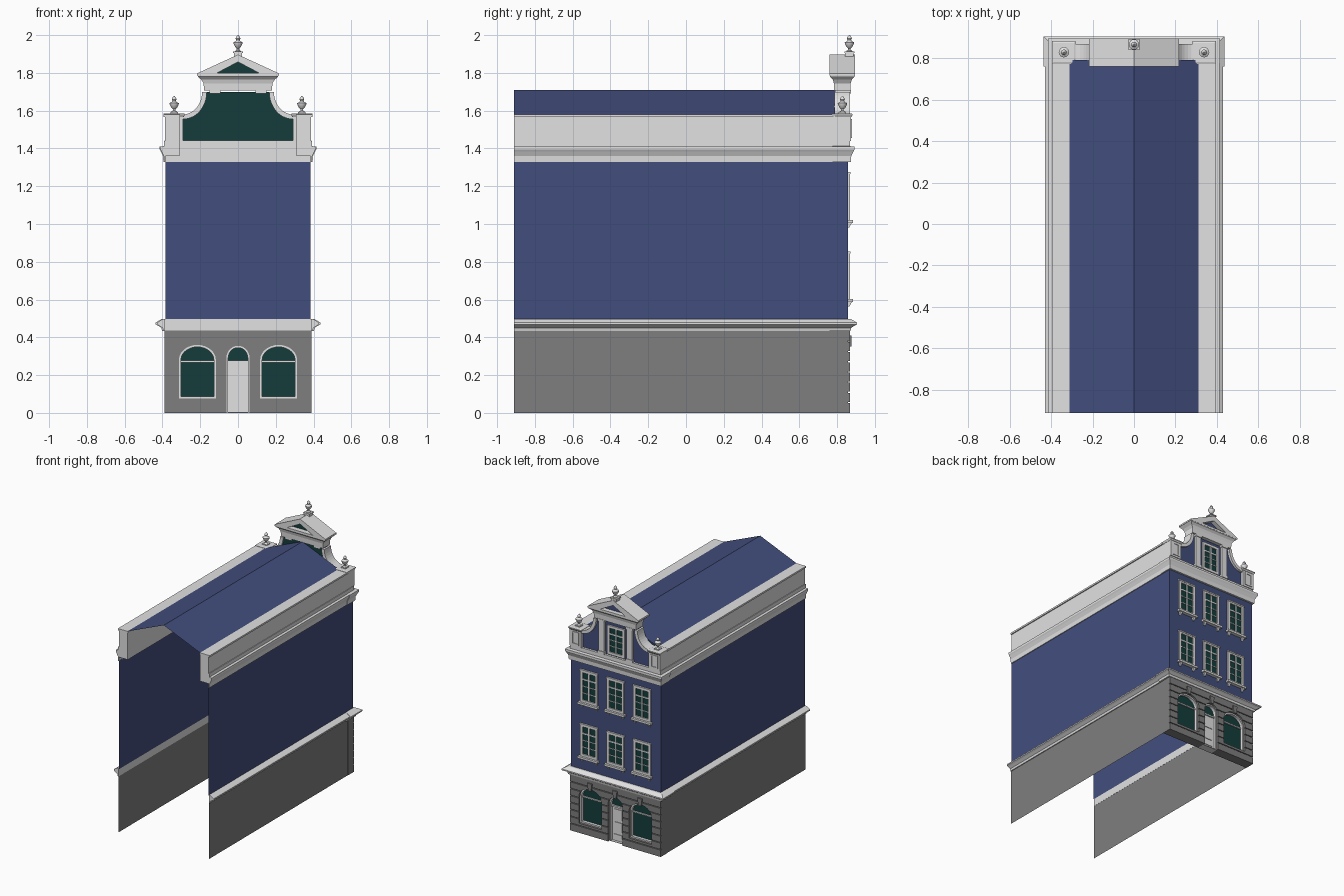
import bpy, bmesh, math

if "Cube" in bpy.data.objects:
    bpy.data.objects.remove(bpy.data.objects["Cube"])


def material(name, rgb):
    m = bpy.data.materials.new(name)
    m.diffuse_color = (*rgb, 1)
    m.use_nodes = True
    m.node_tree.nodes["Principled BSDF"].inputs["Base Color"].default_value = m.diffuse_color
    return m


WHITE = material("white stucco", (0.76, 0.76, 0.76))
BLUE = material("blue plaster", (0.055, 0.076, 0.205))
GREY = material("grey stone", (0.21, 0.21, 0.21))
GREEN = material("dark green glass", (0.0065, 0.046, 0.044))
BACK, IN, WALL = -0.91, 0.79, 0.858      # rear edge, facade inside, facade outside


def finish(name, bm, *mats):
    bmesh.ops.recalc_face_normals(bm, faces=bm.faces)
    if len(mats) > 1:                     # second colour on faces that look to -y
        for f in bm.faces:
            f.material_index = 1 if f.normal.y < -0.5 else 0
    me = bpy.data.meshes.new(name)
    bm.to_mesh(me)
    bm.free()
    for m in mats:
        me.materials.append(m)
    ob = bpy.data.objects.new(name, me)
    bpy.context.collection.objects.link(ob)
    return ob


def loft(name, rings, mat, cap=True, close=True):
    bm = bmesh.new()
    rs = [[bm.verts.new(p) for p in r] for r in rings]
    n = len(rs[0])
    for a, b in zip(rs, rs[1:]):
        for i in range(n if close else n - 1):
            j = (i + 1) % n
            bm.faces.new((a[i], a[j], b[j], b[i]))
    if cap:
        bm.faces.new(rs[0])
        bm.faces.new(rs[-1])
    return finish(name, bm, mat)


def stack(name, levels, mat):
    """Rectangular rings (x0, x1, y0, y1, z) joined upwards."""
    return loft(name, [[(a, c, z), (b, c, z), (b, d, z), (a, d, z)] for a, b, c, d, z in levels], mat)


def box(name, x0, x1, y0, y1, z0, z1, mat):
    return stack(name, [(x0, x1, y0, y1, z0), (x0, x1, y0, y1, z1)], mat)


def panel(name, loops, y0, y1, *mats, grooves=()):
    """Flat x-z outline with holes, pushed from y0 to y1."""
    bm = bmesh.new()
    for lp in loops:
        vs = [bm.verts.new((x, y0, z)) for x, z in lp]
        for i in range(len(vs)):
            bm.edges.new((vs[i - 1], vs[i]))
    bmesh.ops.triangle_fill(bm, edges=bm.edges[:], use_beauty=True, normal=(0, 1, 0))
    for g in grooves:
        for z in (g - 0.003, g + 0.003):
            bmesh.ops.bisect_plane(bm, geom=bm.verts[:] + bm.edges[:] + bm.faces[:],
                                   plane_co=(0, 0, z), plane_no=(0, 0, 1))
        gone = [f for f in bm.faces if abs(f.calc_center_median().z - g) < 0.003]
        bmesh.ops.delete(bm, geom=gone, context='FACES')
    ext = bmesh.ops.extrude_face_region(bm, geom=bm.faces[:])
    bmesh.ops.translate(bm, vec=(0, y1 - y0, 0),
                        verts=[v for v in ext["geom"] if isinstance(v, bmesh.types.BMVert)])
    return finish(name, bm, *mats)


def rect(x0, x1, z0, z1):
    return [(x0, z0), (x1, z0), (x1, z1), (x0, z1)]


def arch(cx, hw, z0, spring, rise, n=14):
    top = [(cx + hw * math.cos(math.pi * i / n), spring + rise * math.sin(math.pi * i / n))
           for i in range(n + 1)]
    return [(cx + hw, z0)] + top + [(cx - hw, z0)]


def cornice(name, prof, x, y, back):
    """Moulding wrapped round both sides and the facade."""
    paths = [lambda o: (-x - o, back), lambda o: (-x - o, y + o),
             lambda o: (x + o, y + o), lambda o: (x + o, back)]
    return loft(name, [[(*p(o), z) for o, z in prof] for p in paths], WHITE)


def finial(name, x, y, z):
    prof = [(0.016, 0), (0.016, 0.006), (0.007, 0.012), (0.007, 0.02), (0.015, 0.027),
            (0.024, 0.045), (0.025, 0.052), (0.014, 0.057), (0.009, 0.064), (0.013, 0.071),
            (0.010, 0.08), (0.002, 0.09)]
    n = 16
    ob = loft(name, [[(x + r * math.cos(2 * math.pi * i / n), y + r * math.sin(2 * math.pi * i / n), z + h)
                      for i in range(n)] for r, h in prof], WHITE)
    bpy.ops.object.select_all(action='DESELECT')
    ob.select_set(True)
    bpy.context.view_layer.objects.active = ob
    bpy.ops.object.shade_smooth_by_angle(angle=math.radians(40))


def window(name, cx, z0, hw, h, y, sill=True):
    z1, t = z0 + h, 0.02
    panel(name + "_frame", [rect(cx - hw, cx + hw, z0, z1),
                            rect(cx - hw + t, cx + hw - t, z0 + t, z1 - t)], y - 0.002, y + 0.011, WHITE)
    box(name + "_glass", cx - hw + t, cx + hw - t, y, y + 0.002, z0 + t, z1 - t, GREEN)
    box(name + "_mullion", cx - 0.005, cx + 0.005, y, y + 0.008, z0 + t, z1 - t, WHITE)
    for k in (1, 2, 3):
        z, w = z0 + t + (h - 2 * t) * k / 4, 0.005 if k == 3 else 0.0025
        box(name + "_bar", cx - hw + t, cx + hw - t, y, y + 0.007, z - w, z + w, WHITE)
    if sill:
        box(name + "_sill", cx - hw - 0.012, cx + hw + 0.012, y, y + 0.027, z0 - 0.014, z0 + 0.002, WHITE)
        box(name + "_lintel", cx - hw - 0.004, cx + hw + 0.004, y, y + 0.014, z1 - 0.008, z1 + 0.002, WHITE)
        for s in (-1, 1):
            b = cx + s * (hw - 0.012)
            stack(name + "_bracket", [(b - 0.007, b + 0.007, y - 0.002, y + 0.006, z0 - 0.038),
                                      (b - 0.009, b + 0.009, y - 0.002, y + 0.02, z0 - 0.014)], WHITE)


# Thin side walls and roof slopes, open at the rear
for s in (-1, 1):
    for nm, x, z0, z1, m in (("base_side", 0.388, 0, 0.435, GREY), ("wall_side", 0.385, 0.49, 1.335, BLUE)):
        loft(nm, [[(s * x, BACK, z0), (s * x, IN, z0)], [(s * x, BACK, z1), (s * x, IN, z1)]],
             m, cap=False, close=False)
    loft("roof_slope", [[(0, BACK, 1.71), (0, IN, 1.71)], [(s * 0.33, BACK, 1.572), (s * 0.33, IN, 1.572)]],
         BLUE, cap=False, close=False)
    # Side parapets
    a, b = sorted((s * 0.31, s * 0.386))
    box("parapet", a, b, BACK, IN, 1.36, 1.57, WHITE)
    box("parapet_foot", *sorted((s * 0.32, s * 0.391)), BACK, IN, 1.405, 1.44, WHITE)
    box("parapet_cap", *sorted((s * 0.308, s * 0.394)), BACK, IN, 1.567, 1.58, WHITE)

# Stone ground floor with arched openings and horizontal joints
door_cut = arch(0, 0.062, 0, 0.29, 0.065)
outline = [(0.39, 0), (0.39, 0.436), (-0.39, 0.436), (-0.39, 0)] + door_cut[::-1]
holes = [arch(s * 0.215, 0.098, 0.075, 0.28, 0.08) for s in (-1, 1)]
panel("base_facade", [outline] + holes, IN, 0.857, GREY)
panel("base_courses", [outline] + holes, 0.857, 0.867, GREY,
      grooves=[0.055 + 0.054 * i for i in range(7)])
for cx in (-0.215, 0, 0.215):
    panel("keystone", [[(cx - 0.012, 0.352), (cx + 0.012, 0.352), (cx + 0.02, 0.41), (cx - 0.02, 0.41)]],
          0.86, 0.876, GREY)

# Shop windows
for s in (-1, 1):
    cx = s * 0.215
    panel("shop_window_frame", [arch(cx, 0.098, 0.075, 0.28, 0.08),
                                arch(cx, 0.087, 0.086, 0.28, 0.069)], 0.788, 0.85, WHITE)
    panel("shop_window_glass", [arch(cx, 0.09, 0.08, 0.28, 0.072)], 0.822, 0.828, GREEN)
    box("shop_window_transom", cx - 0.09, cx + 0.09, 0.812, 0.838, 0.268, 0.278, WHITE)

# Door with fanlight
panel("door_frame", [arch(0, 0.062, 0, 0.29, 0.065), arch(0, 0.052, 0.004, 0.29, 0.055)], 0.788, 0.85, WHITE)
box("door_leaf", -0.054, 0.054, 0.815, 0.83, 0, 0.27, WHITE)
panel("fanlight", [arch(0, 0.055, 0.27, 0.29, 0.058)], 0.82, 0.826, GREEN)
box("door_transom", -0.055, 0.055, 0.808, 0.84, 0.265, 0.277, WHITE)
for z0, z1 in ((0.025, 0.055), (0.075, 0.15), (0.17, 0.25)):
    for y in (0.81, 0.83):
        box("door_panel", -0.034, 0.034, y, y + 0.005, z0, z1, WHITE)

# Middle and upper cornices
middle = [(0, 0.434), (0.008, 0.434), (0.012, 0.45), (0.03, 0.462), (0.042, 0.468), (0.042, 0.478),
          (0.012, 0.496), (0, 0.496)]
upper = [(0, 1.328), (0.006, 1.328), (0.008, 1.36), (0.02, 1.385), (0.026, 1.395), (0.026, 1.41), (0, 1.412)]
cornice("middle_cornice", middle, 0.387, 0.858, BACK)
cornice("middle_cornice_front", middle, 0.394, 0.863, 0.76)
cornice("upper_cornice", upper, 0.385, 0.86, BACK)
cornice("upper_cornice_front", upper, 0.389, 0.867, 0.775)
box("middle_band", -0.387, 0.387, IN, 0.86, 0.434, 0.496, WHITE)
box("upper_band", -0.386, 0.386, IN, 0.86, 1.328, 1.412, WHITE)

# Blue facade with two rows of three windows
box("facade_wall", -0.385, 0.385, IN, WALL, 0.494, 1.33, BLUE)
for z in (0.6, 1.02):
    for cx in (-0.228, 0, 0.228):
        window("window", cx, z, 0.074, 0.252, WALL)

# Gable: plinth, panel, curved edges
box("gable_plinth", -0.39, 0.39, 0.785, 0.867, 1.41, 1.442, WHITE)


def curve(s, grow, n=10):
    return [(s * (0.29 - (0.1 + grow) * math.cos(math.pi / 2 * i / n)),
             1.70 - (0.12 + grow) * math.sin(math.pi / 2 * i / n)) for i in range(n + 1)]


panel("gable_panel", [curve(1, 0.012) + [(0.3, 1.44), (-0.3, 1.44)] + curve(-1, 0.012)[::-1]],
      0.798, 0.85, BLUE, GREEN)
for s in (-1, 1):
    panel("gable_scroll", [curve(s, 0) + curve(s, 0.025)[::-1]], 0.787, 0.868, WHITE)
    # Corner pillars with raised panels and finials
    x0, x1 = sorted((s * 0.29, s * 0.387))
    box("pillar", x0, x1, 0.78, 0.873, 1.44, 1.57, WHITE)
    stack("pillar_cap", [(x0 - 0.002, x1 + 0.002, 0.778, 0.875, 1.566), (x0 - 0.008, x1 + 0.008, 0.772, 0.882, 1.576),
                         (x0 - 0.008, x1 + 0.008, 0.772, 0.882, 1.583), (x0, x1, 0.78, 0.873, 1.586)], WHITE)
    panel("pillar_panel", [rect(x0 + 0.018, x1 - 0.018, 1.455, 1.555),
                           rect(x0 + 0.028, x1 - 0.028, 1.465, 1.545)], 0.872, 0.878, WHITE)
    box("finial_base", s * 0.338 - 0.02, s * 0.338 + 0.02, 0.808, 0.848, 1.583, 1.592, WHITE)
    finial("finial", s * 0.338, 0.828, 1.588)
    # Pilasters beside the gable window
    p0, p1 = sorted((s * 0.098, s * 0.145))
    box("pilaster", p0, p1, 0.848, 0.868, 1.44, 1.71, WHITE)
    box("pilaster_foot", p0 - 0.005, p1 + 0.005, 0.848, 0.873, 1.44, 1.462, WHITE)
    box("pilaster_cap", p0 - 0.005, p1 + 0.005, 0.79, 0.873, 1.69, 1.71, WHITE)
window("gable_window", 0, 1.45, 0.075, 0.225, 0.85, sill=False)

# Entablature and pediment
stack("entablature", [(-0.18, 0.18, 0.785, 0.87, 1.706), (-0.182, 0.182, 0.783, 0.872, 1.745),
                      (-0.195, 0.195, 0.777, 0.878, 1.765), (-0.212, 0.212, 0.762, 0.893, 1.78),
                      (-0.216, 0.216, 0.76, 0.895, 1.793)], WHITE)
panel("pediment", [[(-0.217, 1.785), (0.217, 1.785), (0.217, 1.797), (0, 1.897), (-0.217, 1.797)],
                   [(-0.11, 1.8), (0.11, 1.8), (0, 1.858)]], 0.76, 0.895, WHITE)
panel("tympanum", [[(-0.12, 1.795), (0.12, 1.795), (0, 1.865)]], 0.8, 0.86, BLUE, GREEN)
box("top_finial_base", -0.022, 0.022, 0.843, 0.887, 1.87, 1.908, WHITE)
box("top_finial_slab", -0.027, 0.027, 0.838, 0.892, 1.904, 1.912, WHITE)
finial("top_finial", 0, 0.865, 1.91)
